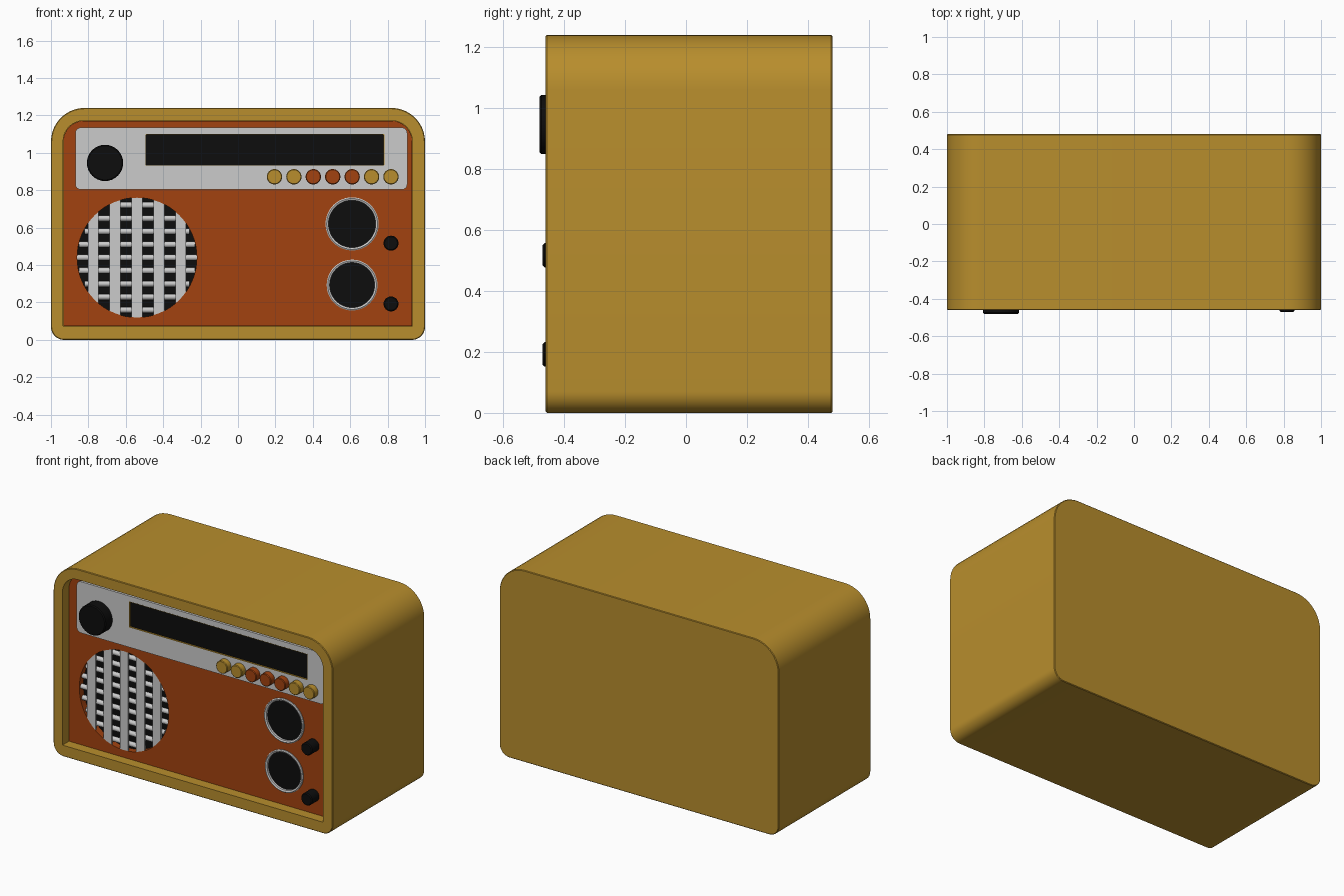
import bpy, bmesh, math
from math import sin, cos, pi, sqrt

if "Cube" in bpy.data.objects:
    bpy.data.objects.remove(bpy.data.objects["Cube"])

def material(name, rgb):
    m = bpy.data.materials.new(name)
    m.diffuse_color = (*rgb, 1)
    m.use_nodes = True
    m.node_tree.nodes["Principled BSDF"].inputs["Base Color"].default_value = m.diffuse_color
    return m

GOLD = material("gold", (0.48, 0.27, 0.026))
ORANGE = material("orange", (0.36, 0.055, 0.005))
BLACK = material("black", (0.004, 0.004, 0.004))

# Outlines are (x, z) point loops
def circle(x, z, r, n=48):
    return [(x + r * cos(2 * pi * i / n), z + r * sin(2 * pi * i / n)) for i in range(n)]

def rounded(x0, x1, z0, z1, top, bottom, n=10):
    pts = []
    corners = [(x1 - top, z1 - top, top, 0), (x0 + top, z1 - top, top, 1),
               (x0 + bottom, z0 + bottom, bottom, 2), (x1 - bottom, z0 + bottom, bottom, 3)]
    for cx, cz, r, q in corners:
        for i in range(n + 1):
            a = (q + i / n) * pi / 2
            pts.append((cx + r * cos(a), cz + r * sin(a)))
    return pts

def finish(name, bm, mat):
    bmesh.ops.recalc_face_normals(bm, faces=bm.faces[:])
    me = bpy.data.meshes.new(name)
    bm.to_mesh(me)
    bm.free()
    ob = bpy.data.objects.new(name, me)
    bpy.context.collection.objects.link(ob)
    if mat:
        me.materials.append(mat)
    bpy.context.view_layer.objects.active = ob
    bpy.ops.object.select_all(action='DESELECT')
    ob.select_set(True)
    bpy.ops.object.shade_smooth_by_angle(angle=math.radians(35))
    return ob

# Skin a series of outlines placed at given y; closed=True joins last to first
def loft(name, rings, mat=None, closed=False):
    bm = bmesh.new()
    vs = [[bm.verts.new((x, y, z)) for x, z in loop] for loop, y in rings]
    pairs = list(zip(vs, vs[1:]))
    if closed:
        pairs.append((vs[-1], vs[0]))
    else:
        bm.faces.new(vs[0])
        bm.faces.new(vs[-1])
    for a, b in pairs:
        for i in range(len(a)):
            j = (i + 1) % len(a)
            bm.faces.new((a[i], a[j], b[j], b[i]))
    return finish(name, bm, mat)

# Flat sheet with holes, from a filled 2D curve
def sheet(name, loops, front, back, mat):
    cu = bpy.data.curves.new(name, 'CURVE')
    cu.dimensions = '2D'
    cu.fill_mode = 'BOTH'
    cu.extrude = (back - front) / 2
    for loop in loops:
        s = cu.splines.new('POLY')
        s.points.add(len(loop) - 1)
        for p, (x, z) in zip(s.points, loop):
            p.co = (x, z, 0, 1)
        s.use_cyclic_u = True
    tmp = bpy.data.objects.new("tmp", cu)
    bpy.context.collection.objects.link(tmp)
    me = bpy.data.meshes.new_from_object(tmp.evaluated_get(bpy.context.evaluated_depsgraph_get()))
    bpy.data.objects.remove(tmp)
    bm = bmesh.new()
    bm.from_mesh(me)
    for v in bm.verts:
        x, z, d = v.co
        v.co = (x, (front + back) / 2 - d, z)
    bmesh.ops.remove_doubles(bm, verts=bm.verts[:], dist=1e-5)
    me2 = finish(name, bm, None).data
    me2.materials.clear()
    me2.materials.append(mat)

def knob(name, x, z, r, front, back, mat, bev=0.006):
    loft(name, [(circle(x, z, r, 32), back), (circle(x, z, r, 32), front + bev),
                (circle(x, z, r - bev, 32), front)], mat)

PANEL, PLATE = -0.395, -0.407

# Cabinet shell with recessed front
def shell(inset):
    return rounded(-1 + inset, 1 - inset, inset, 1.24 - inset, 0.18 - inset, 0.07 - inset)

opening = rounded(-0.935, 0.932, 0.072, 1.172, 0.11, 0.004)
loft("cabinet", [(shell(0.004), 0.48), (shell(0), 0.476), (shell(0), -0.456),
                 (shell(0.004), -0.46), (opening, -0.46), (opening, -0.33)], GOLD)

# Front panel with openings for grille and dials
GX, GZ, GR = -0.54, 0.44, 0.32
dials = [("upper_dial", 0.61, 0.62, 0.142), ("lower_dial", 0.61, 0.293, 0.136)]
sheet("front_panel", [rounded(-0.934, 0.931, 0.073, 1.171, 0.11, 0.004), circle(GX, GZ, GR, 64)]
      + [circle(x, z, r - 0.01) for _, x, z, r in dials], PANEL, -0.34, ORANGE)

# Speaker grille: dark backing, upright slats, round cross bars
loft("grille_backing", [(circle(GX, GZ, GR, 64), -0.335), (circle(GX, GZ, GR, 64), -0.352)], BLACK)
for k in range(-2, 3):
    xs = [k * 0.117 - 0.029 + 0.058 * i / 4 for i in range(5)]
    loop = [(GX + x, GZ + sqrt(GR ** 2 - x * x)) for x in xs]
    loop += [(GX + x, GZ - sqrt(GR ** 2 - x * x)) for x in reversed(xs)]
    loft(f"grille_slat_{k + 3}", [(loop, -0.384), (loop, PANEL)])
for k in range(-4, 5):
    dz = k * 0.07
    half = sqrt(GR ** 2 - (abs(dz) + 0.012) ** 2)
    bm = bmesh.new()
    bmesh.ops.create_cone(bm, cap_ends=True, segments=16, radius1=0.016, radius2=0.016, depth=2 * half)
    for v in bm.verts:
        x, y, z = v.co
        v.co = (GX + z, -0.37 + y, GZ + dz + x)
    finish(f"grille_bar_{k + 5}", bm, None)

# Two round dials with silver rings
for name, x, z, r in dials:
    loft(name + "_ring", [(circle(x, z, r), -0.39), (circle(x, z, r), -0.402),
                          (circle(x, z, r - 0.006), -0.406), (circle(x, z, r - 0.016), -0.402),
                          (circle(x, z, r - 0.016), -0.36)], None, closed=True)
    loft(name + "_face", [(circle(x, z, r - 0.012), -0.345), (circle(x, z, r - 0.012), -0.388)], BLACK)

# Silver control plate with tuning window
def window(i):
    return rounded(-0.495 + i, 0.782 - i, 0.932 + i, 1.1 - i, 0.004, 0.004)

plate = rounded(-0.87, 0.905, 0.803, 1.135, 0.03, 0.03)
loft("control_plate", [(plate, -0.39), (plate, PLATE), (window(0), PLATE), (window(0), -0.39)],
     closed=True)
loft("window_liner", [(window(0), -0.39), (window(0), PLATE - 0.0005),
                      (window(0.003), PLATE - 0.0005), (window(0.003), -0.39)], GOLD, closed=True)
loft("tuning_window", [(window(0.002), -0.385), (window(0.002), -0.397)], BLACK)

# Knobs and push buttons
knob("tuning_knob", -0.711, 0.946, 0.097, -0.48, -0.395, BLACK)
knob("upper_small_knob", 0.818, 0.517, 0.04, -0.47, -0.385, BLACK)
knob("lower_small_knob", 0.818, 0.192, 0.04, -0.47, -0.385, BLACK)
for i in range(7):
    knob(f"push_button_{i + 1}", 0.195 + i * 0.1038, 0.872, 0.041, -0.447, -0.395,
         ORANGE if i in (2, 3, 4) else GOLD, 0.004)
